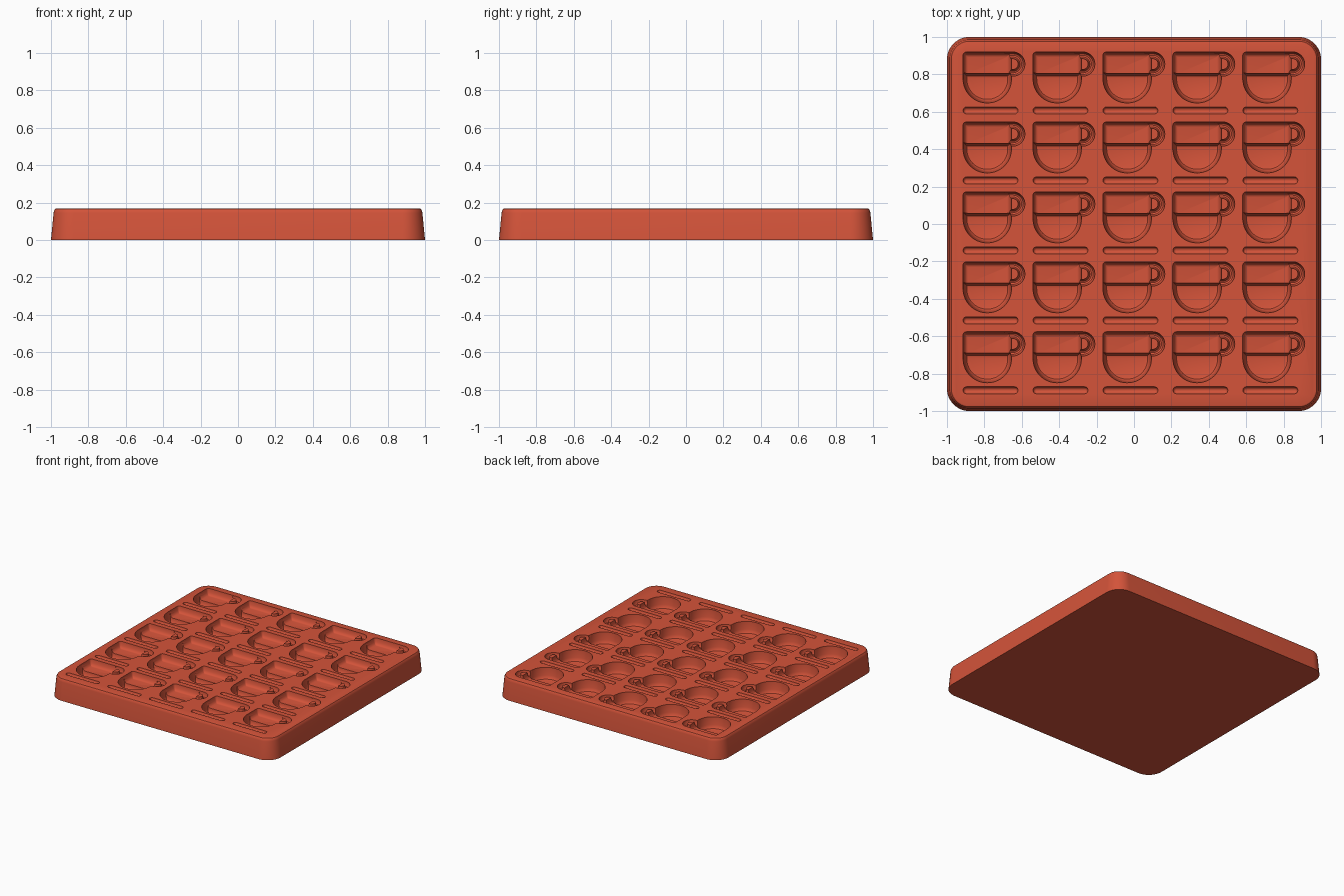
import bpy, bmesh
from math import sin, cos, pi

cube = bpy.data.objects.get("Cube")
if cube:
    bpy.data.objects.remove(cube, do_unlink=True)

TOP = 0.17
PITCH = 0.374
CELLS = [((i - 2) * PITCH, (j - 2) * PITCH) for i in range(5) for j in range(5)]

clay = bpy.data.materials.new("terracotta")
clay.use_nodes = True
colour = (0.66, 0.088, 0.042, 1)
clay.diffuse_color = colour
clay.node_tree.nodes["Principled BSDF"].inputs["Base Color"].default_value = colour


def rounded_box(x0, x1, y0, y1, r_low, r_high, inset, steps):
    """Outline with separate radii for the low-y and high-y corners."""
    pts = []
    x0, x1, y0, y1 = x0 + inset, x1 - inset, y0 + inset, y1 - inset
    for k, (x, y, sx, sy) in enumerate([(x1, y1, 1, 1), (x0, y1, -1, 1),
                                        (x0, y0, -1, -1), (x1, y0, 1, -1)]):
        r = max((r_high if sy > 0 else r_low) - inset, 0.002)
        for s in range(steps + 1):
            a = (k + s / steps) * pi / 2
            pts.append((x - sx * r + r * cos(a), y - sy * r + r * sin(a)))
    return pts


def layered(box, levels, steps):
    """Stack inset copies of an outline; levels are (inset, z) pairs."""
    return [[(x, y, z) for x, y in rounded_box(*box, inset, steps)] for inset, z in levels]


def loft(name, rings, places):
    """Closed skin over the rings, repeated at each place."""
    bm = bmesh.new()
    for cx, cy in places:
        loops = [[bm.verts.new((x + cx, y + cy, z)) for x, y, z in ring] for ring in rings]
        n = len(rings[0])
        for a, b in zip(loops, loops[1:]):
            for k in range(n):
                m = (k + 1) % n
                bm.faces.new((a[k], a[m], b[m], b[k]))
        bm.faces.new(loops[0])
        bm.faces.new(loops[-1])
    bmesh.ops.recalc_face_normals(bm, faces=bm.faces)
    mesh = bpy.data.meshes.new(name)
    bm.to_mesh(mesh)
    bm.free()
    mesh.materials.append(clay)
    obj = bpy.data.objects.new(name, mesh)
    bpy.context.collection.objects.link(obj)
    return obj


# Tapered tray block with a rounded upper edge
tray = loft("mould_tray", layered(
    (-1, 1, -1, 1, 0.12, 0.12),
    [(0, 0), (0.014, TOP - 0.025), (0.017, TOP - 0.012), (0.023, TOP - 0.003), (0.033, TOP)],
    12), [(0, 0)])

# Deep round-bottomed cup cavity
bowl = loft("cup_cavity", layered(
    (-0.166, 0.093, -0.101, 0.064, 0.1285, 0.004),
    [(0, TOP + 0.02), (0, TOP - 0.002), (0.008, TOP - 0.06), (0.013, TOP - 0.078),
     (0.02, TOP - 0.087), (0.03, TOP - 0.09)], 14), CELLS)

# Shallower rim pocket above the cup
rim = loft("rim_cavity", layered(
    (-0.167, 0.094, 0.02, 0.172, 0.004, 0.02),
    [(0, TOP + 0.03), (0, TOP - 0.002), (0.007, TOP - 0.03), (0.014, TOP - 0.043),
     (0.021, TOP - 0.048), (0.028, TOP - 0.05)], 6), CELLS)

# Grooved handle: rounded channel swept along a D path
section = [(0.018, 0.04), (0.018, -0.002), (0.016, -0.022), (0.009, -0.035), (0, -0.039)]
section += [(-s, z) for s, z in reversed(section[:-1])]
hx, hy, radius = 0.1, 0.107, 0.047
path = [(0.058, hy + radius, pi / 2)]
for k in range(17):
    a = pi / 2 - pi * k / 16
    path.append((hx + radius * cos(a), hy + radius * sin(a), a))
path.append((0.058, hy - radius, -pi / 2))
handle = loft("handle_cavity", [[(x + s * cos(a), y + s * sin(a), TOP + z) for s, z in section]
                                for x, y, a in path], CELLS)

# Narrow slot beneath each cup
slot = loft("slot_cavity", layered(
    (-0.166, 0.128, -0.160, -0.122, 0.019, 0.019),
    [(0, TOP + 0.02), (0, TOP - 0.002), (0.003, TOP - 0.012), (0.008, TOP - 0.019),
     (0.014, TOP - 0.022)], 6), CELLS)

# Carve the cavities, then drop the cutters
bpy.context.view_layer.objects.active = tray
for cutter in (bowl, rim, handle, slot):
    mod = tray.modifiers.new(cutter.name, 'BOOLEAN')
    mod.operation = 'DIFFERENCE'
    mod.solver = 'EXACT'
    mod.object = cutter
    bpy.ops.object.modifier_apply(modifier=mod.name)
    bpy.data.objects.remove(cutter, do_unlink=True)

bpy.ops.object.select_all(action='DESELECT')
tray.select_set(True)
bpy.ops.object.shade_smooth_by_angle(angle=pi / 6)
